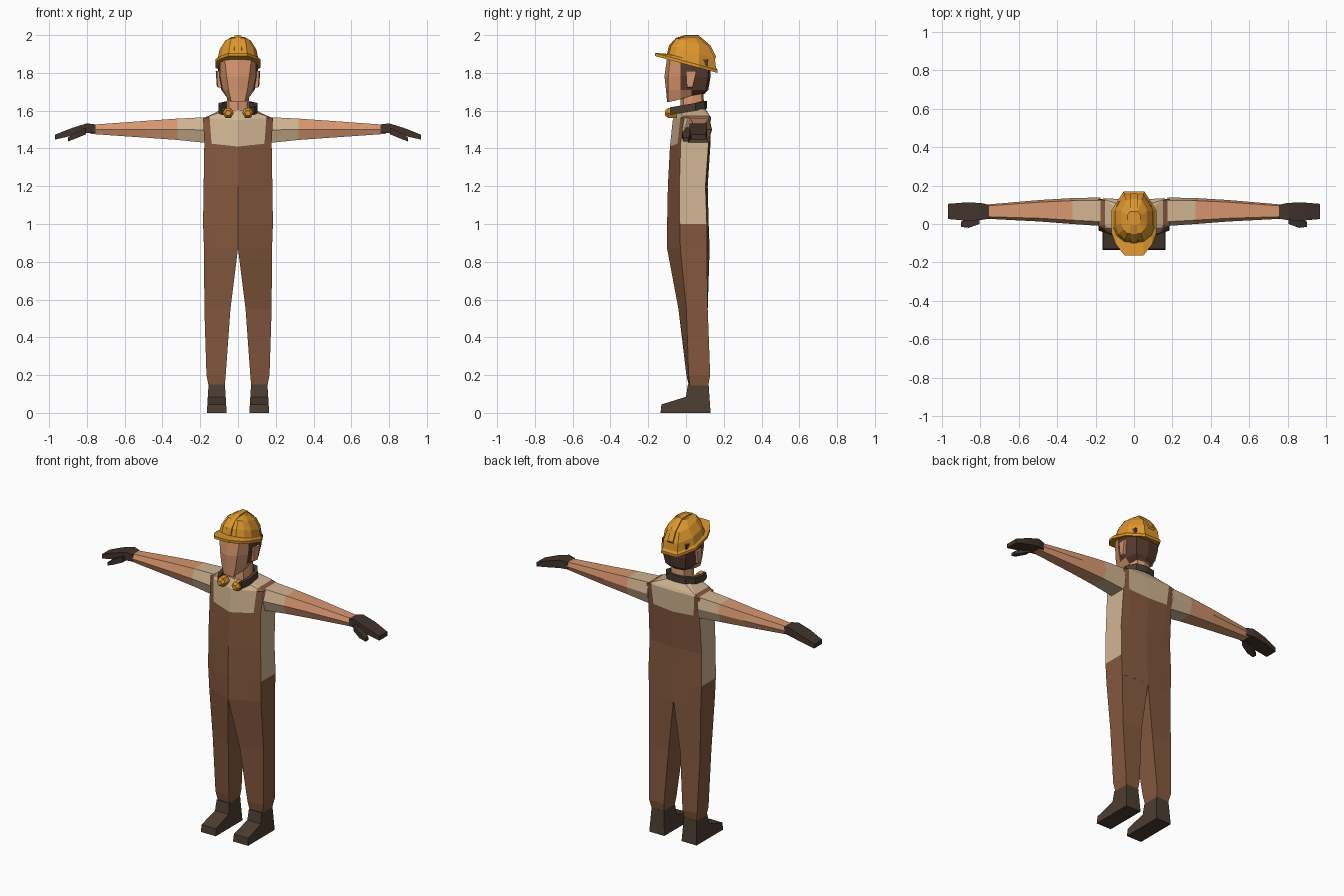
import bpy, bmesh, math


def material(name, r, g, b):
    m = bpy.data.materials.new(name)
    m.diffuse_color = (r, g, b, 1)
    return m


BROWN = material("overall_brown", 0.235, 0.099, 0.05)
SHIRT = material("shirt_cream", 0.64, 0.46, 0.29)
SKIN = material("skin", 0.68, 0.31, 0.16)
HAIR = material("hair_brown", 0.10, 0.045, 0.027)
YELLOW = material("safety_yellow", 0.73, 0.31, 0.027)
BOOT = material("boot_brown", 0.072, 0.047, 0.031)
GLOVE = material("glove_brown", 0.056, 0.034, 0.026)
BAND = material("band_dark", 0.065, 0.045, 0.028)


def loft(name, rings, mats, closed=True, caps=(True, True), rule=None):
    """Skin rings of points, mirror across x, flat shaded. rule(row, col) -> material slot."""
    bm = bmesh.new()
    vs = [[bm.verts.new(p) for p in ring] for ring in rings]
    n = len(vs[0])
    for r in range(len(vs) - 1):
        for c in range(n if closed else n - 1):
            d = (c + 1) % n
            f = bm.faces.new((vs[r][c], vs[r][d], vs[r + 1][d], vs[r + 1][c]))
            f.material_index = rule(r, c) if rule else 0
    for end, cap in zip((vs[0], vs[-1]), caps):
        if cap:
            bm.faces.new(end)
    bmesh.ops.mirror(bm, geom=bm.verts[:] + bm.edges[:] + bm.faces[:], axis='X', merge_dist=1e-4)
    bmesh.ops.recalc_face_normals(bm, faces=bm.faces[:])
    me = bpy.data.meshes.new(name)
    bm.to_mesh(me)
    bm.free()
    for m in mats:
        me.materials.append(m)
    ob = bpy.data.objects.new(name, me)
    bpy.context.collection.objects.link(ob)
    return ob


def flat(z, *pts):
    return [(x, y, z) for x, y in pts]


def box_ring(x, y0, y1, z0, z1):
    return [(x, y0, z0), (x, y1, z0), (x, y1, z1), (x, y0, z1)]


def arm_ring(x, y0, y1, z0, z1):
    w, zc = y1 - y0, (z0 + z1) / 2
    return [(x, y0, zc), (x, y0 + .15 * w, z1), (x, y1 - .1 * w, z1),
            (x, y1, zc), (x, y1 - .15 * w, z0), (x, y0 + .15 * w, z0)]


# Torso: columns run front centre, strap, corner, back corner, strap, back centre
torso = [
    flat(.87, (0, -.10), (.13, -.05), (.18, -.03), (.18, .11), (.13, .115), (0, .125)),
    flat(1.0, (0, -.10), (.13, -.053), (.185, -.033), (.185, .11), (.13, .113), (0, .12)),
    flat(1.2, (0, -.096), (.13, -.052), (.182, -.035), (.182, .103), (.13, .107), (0, .115)),
    [(0, -.085, 1.41), (.14, -.045, 1.425), (.178, -.028, 1.43),
     (.178, .12, 1.44), (.14, .125, 1.44), (0, .13, 1.43)],
    [(0, -.07, 1.55), (.15, -.03, 1.56), (.185, -.01, 1.56),
     (.185, .13, 1.56), (.15, .132, 1.565), (0, .13, 1.56)],
    [(0, -.065, 1.565), (.148, -.02, 1.572), (.15, -.005, 1.575),
     (.15, .12, 1.575), (.148, .125, 1.575), (0, .125, 1.575)],
    [(0, -.035, 1.60), (.05, -.03, 1.605), (.07, 0, 1.605),
     (.07, .07, 1.615), (.05, .095, 1.615), (0, .10, 1.615)],
]


def overall_rule(row, col):
    if col == 2:
        return 1 if row in (1, 2, 3, 5) else 0
    if col in (1, 3):
        return 1 if row == 5 else 0
    return 1 if row >= 3 else 0


loft("overall_torso", torso, [BROWN, SHIRT], closed=False, caps=(False, False), rule=overall_rule)

# Trouser legs
loft("trouser_legs", [
    flat(.87, (0, -.10), (.18, -.03), (.18, .11), (0, .125)),
    flat(.55, (.04, -.04), (.178, .002), (.178, .115), (.04, .115)),
    flat(.20, (.065, .002), (.167, .014), (.167, .128), (.065, .128)),
    flat(.145, (.07, .015), (.156, .02), (.156, .118), (.07, .118)),
], [BROWN], caps=(False, True))

# Boots: side profile stretched across the foot
boot = [(-.135, 0), (.13, 0), (.12, .15), (.01, .15), (.0, .085), (-.13, .045)]
loft("boots", [[(x + s * .06 * z, y, z) for y, z in boot] for x, s in ((.06, 1), (.165, -1))], [BOOT])

# Sleeves, bare arms
sleeve = [arm_ring(.175, -.01, .138, 1.43, 1.565), arm_ring(.32, 0, .135, 1.445, 1.558)]
loft("sleeves", sleeve, [SHIRT])
loft("arms", [sleeve[1], arm_ring(.49, .013, .125, 1.457, 1.546),
              arm_ring(.78, .028, .1, 1.477, 1.525)], [SKIN])

# Gloves with thumbs
loft("gloves", [box_ring(.755, .028, .1, 1.483, 1.527), box_ring(.80, .02, .11, 1.483, 1.533),
                box_ring(.88, .018, .112, 1.467, 1.508), box_ring(.968, .026, .105, 1.447, 1.473)], [GLOVE])
loft("glove_thumbs", [box_ring(.805, .0, .045, 1.475, 1.51), box_ring(.86, -.02, .03, 1.452, 1.485),
                      box_ring(.90, -.015, .012, 1.437, 1.457)], [GLOVE])

# Neck
loft("neck", [
    flat(1.57, (0, -.03), (.05, -.015), (.065, .04), (.045, .09), (0, .10)),
    flat(1.72, (0, -.03), (.045, -.01), (.055, .03), (.045, .08), (0, .09)),
], [SKIN], closed=False, caps=(False, False))

# Head: face at the front, hair on the sides and back
loft("head", [
    [(0, -.10, 1.645), (.035, -.094, 1.645), (.052, -.03, 1.66),
     (.058, .03, 1.68), (.05, .09, 1.69), (0, .10, 1.69)],
    flat(1.71, (0, -.106), (.05, -.094), (.078, -.03), (.088, .03), (.07, .105), (0, .118)),
    flat(1.78, (0, -.114), (.06, -.094), (.092, -.03), (.104, .03), (.08, .118), (0, .13)),
    flat(1.87, (0, -.102), (.07, -.085), (.095, -.03), (.106, .03), (.085, .115), (0, .13)),
], [SKIN, HAIR], closed=False, rule=lambda r, c: 1 if c >= 3 or (c == 2 and r >= 1) else 0)

# Ears
loft("ears", [[(.085, .005, 1.72), (.085, .035, 1.72), (.085, .055, 1.81), (.085, .0, 1.81)],
              [(.108, .005, 1.725), (.112, .035, 1.725), (.118, .055, 1.81), (.112, .0, 1.81)]], [SKIN])


# Hard hat: everything sits on a plane that tips down towards the back
def tipped(h, *pts):
    return [(x, y, 1.845 - .27 * y + h) for x, y in pts]


brim = [(0, -.165), (.05, -.163), (.095, -.105), (.118, -.045), (.118, .07), (.055, .168), (0, .168)]
loft("hat_brim", [tipped(0, *brim), tipped(.016, *brim),
                  tipped(.03, (0, -.095), (.05, -.092), (.09, -.06), (.106, -.02),
                         (.106, .07), (.05, .155), (0, .155))],
     [YELLOW], closed=False, caps=(True, False))
loft("hat_dome", [
    tipped(.015, (0, -.10), (.05, -.095), (.09, -.065), (.109, -.02), (.109, .07), (.052, .16), (0, .16)),
    tipped(.075, (0, -.083), (.045, -.08), (.078, -.05), (.098, -.01), (.098, .07), (.05, .152), (0, .152)),
    tipped(.125, (0, -.05), (.035, -.05), (.055, -.03), (.068, .0), (.068, .07), (.04, .125), (0, .125)),
    flat(1.99, (0, -.005), (.02, -.005), (.03, .005), (.035, .02), (.035, .045), (.02, .065), (0, .065)),
], [YELLOW], closed=False, caps=(False, True))

# Raised ridge over the hat
ridge = [(-.104, 1.885), (-.09, 1.945), (-.053, 1.985), (-.005, 2.0), (.065, 2.0), (.13, 1.945), (.16, 1.885)]
loft("hat_ridge", [[(0, y, z), (.018, y, z - .003), (.022, y * .9, z - .025), (0, y * .9, z - .025)]
                   for y, z in ridge], [YELLOW])

# Ear defenders worn around the neck
path = [(0, .11), (.065, .10), (.103, .05), (.103, -.03), (.085, -.085)]
loft("ear_defender_band", [
    [(x * k, y - (.018 if y > .06 and k < 1 else 0), 1.612 + .17 * y + h)
     for k, h in ((1, -.02), (1, .02), (.78, .02), (.78, -.02))] for x, y in path], [BAND], caps=(False, True))
cups = []
for y, r in ((-.05, .03), (-.095, .03), (-.11, .016)):
    cups.append([(.052 + r * math.cos(a * math.pi / 3), y,
                  1.588 + r * math.sin(a * math.pi / 3)) for a in range(6)])
loft("ear_defender_cups", cups, [YELLOW])
